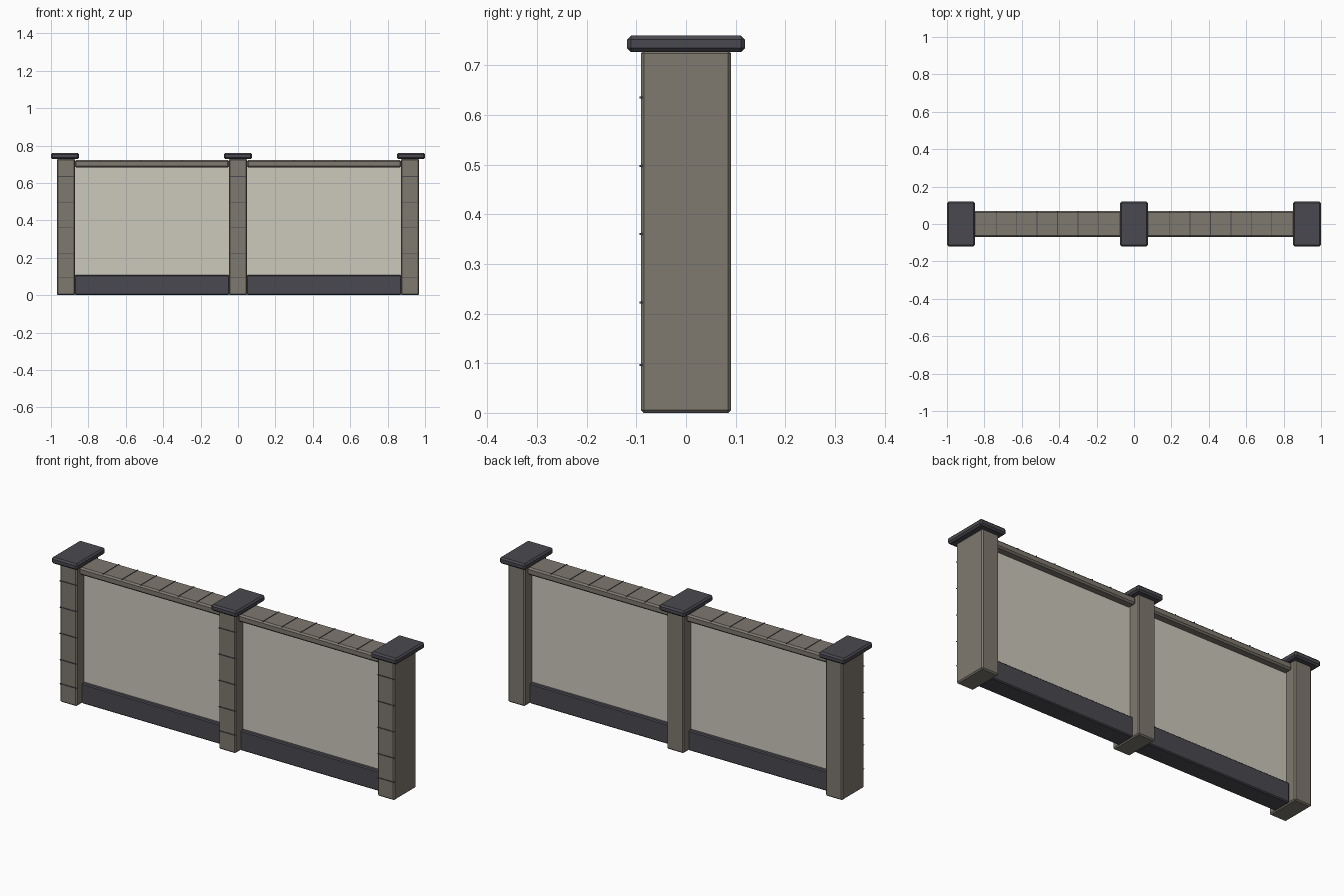
import bpy, bmesh

if "Cube" in bpy.data.objects:
    bpy.data.objects.remove(bpy.data.objects["Cube"])


def material(name, rgb):
    m = bpy.data.materials.new(name)
    lin = [((c / 255 + 0.055) / 1.055) ** 2.4 for c in rgb]
    m.diffuse_color = (*lin, 1)
    m.use_nodes = True
    m.node_tree.nodes["Principled BSDF"].inputs["Base Color"].default_value = m.diffuse_color
    return m


STONE = material("grey brown stone", (126, 120, 110))
SLATE = material("dark slate", (74, 73, 80))
PLASTER = material("pale plaster", (204, 200, 188))


def box(name, x, y, z, mat, bevel=0.0):
    """Box from (min, max) ranges with optional chamfered edges."""
    bm = bmesh.new()
    bmesh.ops.create_cube(bm, size=1)
    for v in bm.verts:
        for i, (lo, hi) in enumerate((x, y, z)):
            v.co[i] = (lo + hi) / 2 + v.co[i] * (hi - lo)
    if bevel:
        bmesh.ops.bevel(bm, geom=bm.edges[:], offset=bevel, segments=1,
                        affect='EDGES', profile=0.5)
    me = bpy.data.meshes.new(name)
    bm.to_mesh(me)
    bm.free()
    me.materials.append(mat)
    ob = bpy.data.objects.new(name, me)
    bpy.context.collection.objects.link(ob)
    return ob


# Posts with caps and mortar joints on the front face
for side, cx in (("left", -0.92), ("middle", 0.0), ("right", 0.92)):
    box(side + "_post", (cx - 0.049, cx + 0.049), (-0.091, 0.091), (0, 0.73), STONE, 0.006)
    cap_x = cx * 0.925 / 0.92
    box(side + "_cap", (cap_x - 0.075, cap_x + 0.075), (-0.119, 0.119), (0.727, 0.76), SLATE, 0.008)
    for z in (0.096, 0.222, 0.36, 0.497, 0.635):
        box(side + "_post_joint", (cx - 0.047, cx + 0.047), (-0.094, -0.088),
            (z - 0.002, z + 0.002), SLATE)

# Wall bays between the posts: infill, plinth, coping and coping joints
for side, s in (("left", -1), ("right", 1)):
    x = tuple(sorted((s * 0.047, s * 0.873)))
    box(side + "_infill", x, (-0.03, 0.03), (0.02, 0.70), PLASTER)
    box(side + "_plinth", x, (-0.05, 0.05), (0.002, 0.107), SLATE, 0.005)
    box(side + "_coping", x, (-0.07, 0.07), (0.683, 0.722), STONE, 0.008)
    for i in range(6):
        jx = s * (0.191 + i * 0.109)
        box(side + "_coping_joint", (jx - 0.002, jx + 0.002), (-0.066, 0.066),
            (0.719, 0.724), SLATE)
